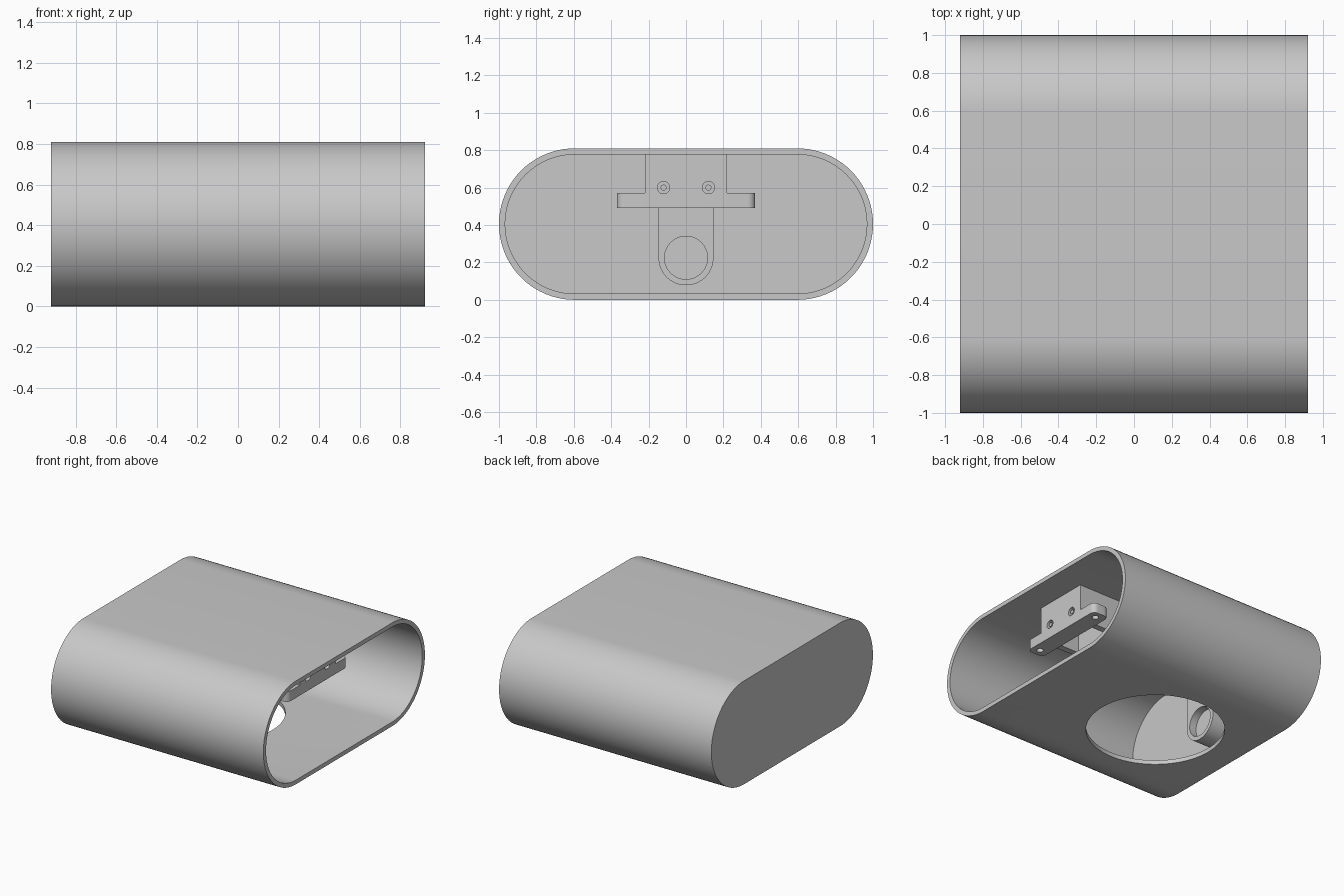
import bpy, bmesh
from math import pi, sin, cos, radians
from mathutils import Matrix

cube = bpy.data.objects.get("Cube")
if cube:
    bpy.data.objects.remove(cube, do_unlink=True)

grey = bpy.data.materials.new("satin_grey")
grey.use_nodes = True
grey.diffuse_color = (0.58, 0.58, 0.58, 1)
grey.node_tree.nodes["Principled BSDF"].inputs["Base Color"].default_value = grey.diffuse_color


def finish(name, bm):
    bmesh.ops.recalc_face_normals(bm, faces=bm.faces)
    mesh = bpy.data.meshes.new(name)
    bm.to_mesh(mesh)
    bm.free()
    mesh.materials.append(grey)
    ob = bpy.data.objects.new(name, mesh)
    bpy.context.collection.objects.link(ob)
    return ob


def arc(cx, cy, r, start, end, n):
    return [(cx + r * cos(radians(start + (end - start) * i / n)),
             cy + r * sin(radians(start + (end - start) * i / n))) for i in range(n + 1)]


def capsule(half, r, mid, n=40):
    return arc(half, mid, r, -90, 90, n) + arc(-half, mid, r, 90, 270, n)


def prism(name, profile, lo, hi, axis="x"):
    """Extrude a (y, z) profile along x, or an (x, y) profile along z."""
    bm = bmesh.new()
    put = (lambda p: (lo, *p)) if axis == "x" else (lambda p: (*p, lo))
    face = bm.faces.new([bm.verts.new(put(p)) for p in profile])
    new = bmesh.ops.extrude_face_region(bm, geom=[face])["geom"]
    step = (hi - lo, 0, 0) if axis == "x" else (0, 0, hi - lo)
    bmesh.ops.translate(bm, vec=step, verts=[v for v in new if isinstance(v, bmesh.types.BMVert)])
    return finish(name, bm)


def box(name, x0, x1, y0, y1, z0, z1):
    return prism(name, [(y0, z0), (y1, z0), (y1, z1), (y0, z1)], x0, x1)


def rod(name, a, b, r, lo, hi, axis="x", n=32):
    return prism(name, arc(a, b, r, 0, 360, n)[:-1], lo, hi, axis)


def combine(ob, other, mode="DIFFERENCE"):
    mod = ob.modifiers.new("shape", "BOOLEAN")
    mod.operation, mod.object, mod.solver = mode, other, "EXACT"
    bpy.context.view_layer.objects.active = ob
    bpy.ops.object.modifier_apply(modifier=mod.name)
    bpy.data.objects.remove(other, do_unlink=True)


def smooth(ob):
    bpy.ops.object.select_all(action="DESELECT")
    ob.select_set(True)
    bpy.context.view_layer.objects.active = ob
    bpy.ops.object.shade_smooth_by_angle(angle=radians(30))


# Housing: a capsule sleeve, open at +x, closed at -x, with a round floor opening
MID, END = 0.405, 0.92
housing = prism("housing", capsule(0.595, MID, MID), -END, END)
combine(housing, prism("cavity", capsule(0.595, 0.372, MID), -0.8, END + 0.1))
combine(housing, rod("floor_opening", -0.2, 0, 0.5, -0.1, 0.2, "z", 96))
smooth(housing)

# Mounting block under the ceiling, hollowed behind its front plate
FRONT = 0.69
block = box("mounting_block", 0.2, FRONT, -0.22, 0.22, 0.5, 0.785)
combine(block, box("recess", 0.38, 0.58, -0.17, 0.17, 0.4, 0.7))

# Flange with rounded ends and screw holes
flange_outline = []
for cx, cy, a in ((0.65, 0.33, 0), (0.59, 0.33, 90), (0.59, -0.33, 180), (0.65, -0.33, 270)):
    flange_outline += arc(cx, cy, 0.04, a, a + 90, 8)
flange = prism("flange", flange_outline, 0.49, 0.57, "z")
for side in (-1, 1):
    combine(flange, rod("flange_hole", 0.625, side * 0.31, 0.025, 0.4, 0.7, "z"))
    combine(block, rod("bolt_hole", side * 0.12, 0.6, 0.033, 0.6, 0.8))
    pin = rod("bolt_left" if side > 0 else "bolt_right", side * 0.12, 0.6, 0.016, 0.57, 0.685)
    smooth(pin)
smooth(block)
smooth(flange)

# Cable tab on the closed end with a round socket
tab_outline = arc(0, 0.225, 0.147, 180, 360, 32) + [(0.147, 0.785), (-0.147, 0.785)]
tab = prism("cable_tab", tab_outline, -0.805, -0.62)
combine(tab, rod("socket", 0, 0.225, 0.115, -0.68, -0.5, n=48))
smooth(tab)
